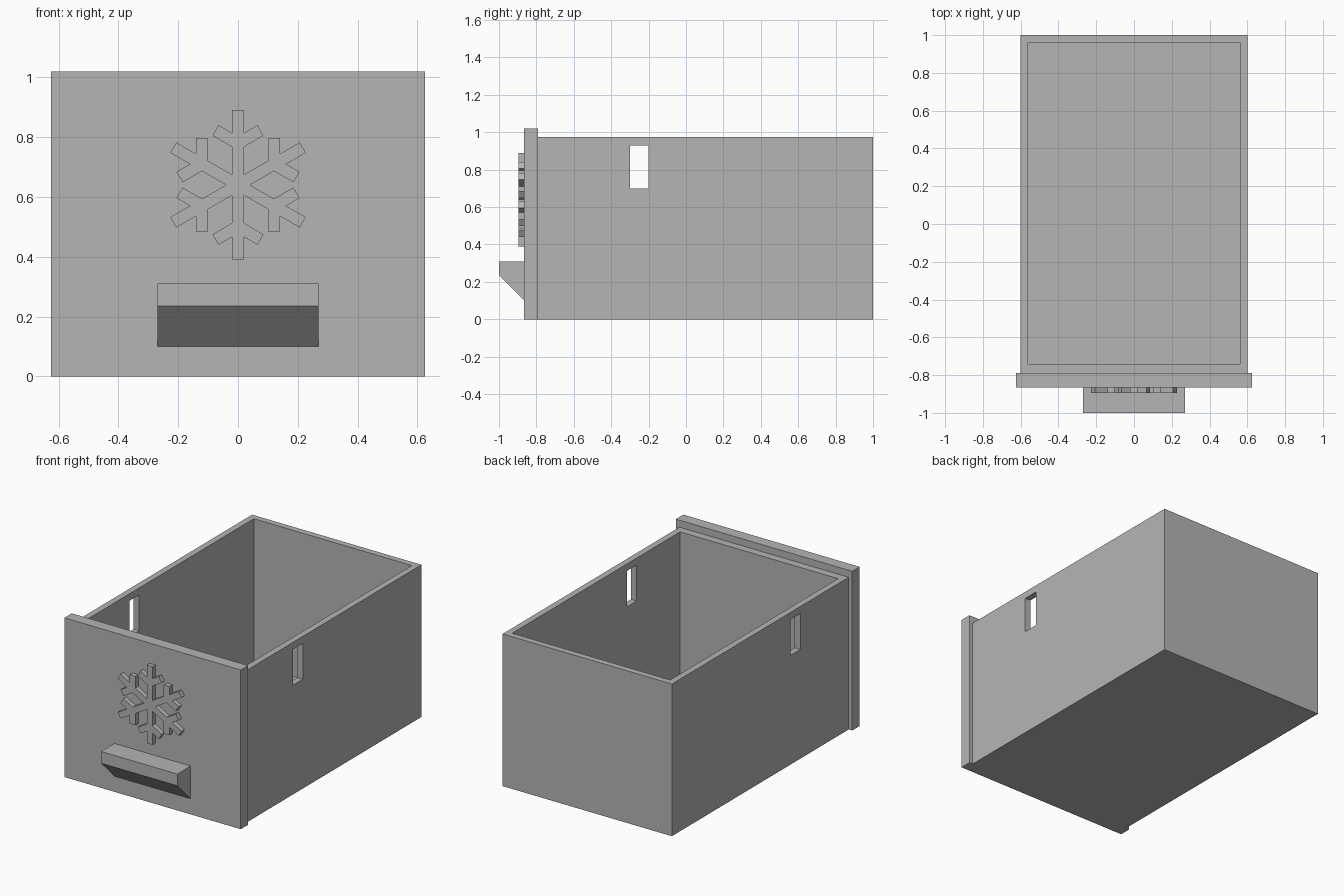
import bpy, bmesh
from math import radians
from mathutils import Matrix, Vector

old = bpy.data.objects.get("Cube")
if old:
    bpy.data.objects.remove(old, do_unlink=True)

grey = bpy.data.materials.new("plain grey")
grey.use_nodes = True
colour = (0.46, 0.46, 0.46, 1)
grey.diffuse_color = colour
grey.node_tree.nodes["Principled BSDF"].inputs["Base Color"].default_value = colour


def finish(name, bm):
    """Turn a bmesh into a named, coloured object."""
    bmesh.ops.recalc_face_normals(bm, faces=bm.faces)
    mesh = bpy.data.meshes.new(name)
    bm.to_mesh(mesh)
    bm.free()
    mesh.materials.append(grey)
    obj = bpy.data.objects.new(name, mesh)
    bpy.context.collection.objects.link(obj)
    return obj


def box(name, low, high):
    low, high = Vector(low), Vector(high)
    bm = bmesh.new()
    bmesh.ops.create_cube(bm, size=1, matrix=Matrix.Translation((low + high) / 2)
                          @ Matrix.Diagonal((*(high - low), 1)))
    return finish(name, bm)


def extrude(name, points, offset):
    """Extrude a flat outline along an offset vector."""
    bm = bmesh.new()
    face = bm.faces.new([bm.verts.new(p) for p in points])
    top = bmesh.ops.extrude_face_region(bm, geom=[face], use_keep_orig=True)["geom"]
    bmesh.ops.translate(bm, vec=offset,
                        verts=[v for v in top if isinstance(v, bmesh.types.BMVert)])
    return finish(name, bm)


def cut(target, cutter):
    mod = target.modifiers.new("cut", 'BOOLEAN')
    mod.operation, mod.solver, mod.object = 'DIFFERENCE', 'EXACT', cutter
    cutter.hide_render = True
    with bpy.context.temp_override(object=target, active_object=target):
        bpy.ops.object.modifier_apply(modifier=mod.name)
    bpy.data.objects.remove(cutter, do_unlink=True)


# Open drawer box with a slot through both side walls
drawer = box("drawer_box", (-0.6, -0.79, 0), (0.6, 1, 0.975))
cut(drawer, box("cavity_cutter", (-0.56, -0.74, 0.04), (0.56, 0.96, 1.2)))
cut(drawer, box("slot_cutter", (-0.8, -0.3, 0.70), (0.8, -0.2, 0.93)))

# Front panel, slightly larger than the box
box("front_panel", (-0.625, -0.865, 0), (0.625, -0.79, 1.02))

# Handle with a sloping underside
profile = [(-0.865, 0.10), (-1, 0.235), (-1, 0.31), (-0.865, 0.31)]
extrude("handle", [(-0.27, y, z) for y, z in profile], (0.54, 0, 0))

# Raised snowflake: half an arm, mirrored and repeated six times
half_arm = [(0.02, 0.127), (0.085, 0.165), (0.065, 0.20), (0.02, 0.174), (0.02, 0.25)]
arm = [(0.02, 0.0346)] + half_arm + [(-x, z) for x, z in reversed(half_arm)]
centre = Vector((0, -0.865, 0.64))
outline = [centre + Matrix.Rotation(radians(-60 * i), 3, 'Y') @ Vector((x, 0, z))
           for i in range(6) for x, z in arm]
extrude("snowflake", outline, (0, -0.03, 0))
